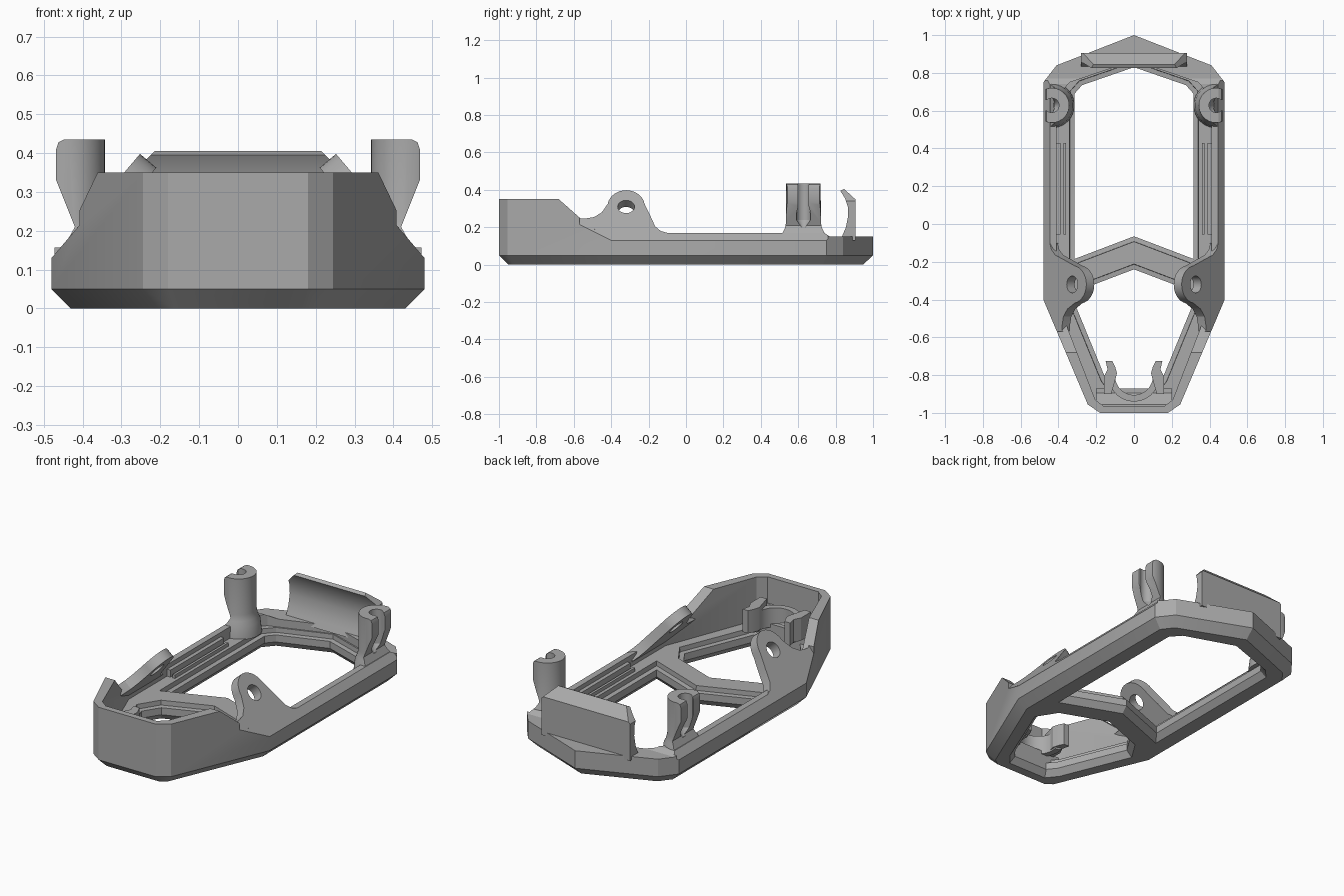
import bpy, bmesh, math
from mathutils import Vector

if "Cube" in bpy.data.objects:
    bpy.data.objects.remove(bpy.data.objects["Cube"])

grey = bpy.data.materials.new("plain grey")
grey.use_nodes = True
grey.diffuse_color = (0.4, 0.4, 0.4, 1)
grey.node_tree.nodes["Principled BSDF"].inputs["Base Color"].default_value = (0.4, 0.4, 0.4, 1)


def loft(name, rings):
    """Closed solid through rings with equal point counts."""
    bm = bmesh.new()
    vs = [[bm.verts.new(p) for p in r] for r in rings]
    n = len(vs[0])
    bm.faces.new(vs[0])
    bm.faces.new(vs[-1])
    for a, b in zip(vs, vs[1:]):
        for i in range(n):
            j = (i + 1) % n
            bm.faces.new((a[i], a[j], b[j], b[i]))
    bmesh.ops.recalc_face_normals(bm, faces=bm.faces)
    me = bpy.data.meshes.new(name)
    bm.to_mesh(me)
    bm.free()
    me.materials.append(grey)
    ob = bpy.data.objects.new(name, me)
    bpy.context.collection.objects.link(ob)
    return ob


def combine(ob, other, op='DIFFERENCE'):
    m = ob.modifiers.new("bool", 'BOOLEAN')
    m.operation, m.object, m.solver = op, other, 'EXACT'
    bpy.context.view_layer.objects.active = ob
    bpy.ops.object.modifier_apply(modifier=m.name)
    bpy.data.objects.remove(other)


def both(half):
    """Mirror a half outline, running from back centre to front, across x."""
    return half + [(-x, y) for x, y in reversed(half) if x > 0]


def grow(pts, d):
    """Offset a clockwise outline outward by d with mitred corners."""
    out = []
    for i, p in enumerate(pts):
        a, p, b = Vector(pts[i - 1]), Vector(p), Vector(pts[(i + 1) % len(pts)])
        e, f = (p - a).normalized(), (b - p).normalized()
        n, m = Vector((-e.y, e.x)), Vector((-f.y, f.x))
        out.append(tuple(p + (n + m) * d / (1 + n.dot(m))))
    return out


def stack(name, pts, levels):
    return loft(name, [[(x, y, z) for x, y in grow(pts, d)] for z, d in levels])


def along_x(name, prof, x0, x1):
    return loft(name, [[(x, y, z) for y, z in prof] for x in (x0, x1)])


def along_y(name, prof, y0, y1):
    return loft(name, [[(x, y, z) for x, z in prof] for y in (y0, y1)])


def box(name, x0, x1, y0, y1, z0, z1):
    return along_y(name, [(x0, z0), (x1, z0), (x1, z1), (x0, z1)], y0, y1)


def circle(r, n=32, start=0.0, sweep=2 * math.pi, closed=True):
    k = n if closed else n - 1
    return [(r * math.cos(start + sweep * i / k), r * math.sin(start + sweep * i / k)) for i in range(n)]


# Frame: chamfered outline, trimmed to its side profile
outline = both([(0, 1), (.41, .84), (.48, .75), (.48, -.4), (.245, -.955), (.18, -1)])
frame = stack("frame", outline, [(0, -.05), (.05, 0), (.35, 0)])
combine(frame, along_x("trim", [(-.68, .36), (-.68, .35), (-.55, .235), (-.45, .17), (.74, .17),
                                (.77, .15), (1.1, .15), (1.1, .36)], -1, 1))
# Sloped shoulders along the sides
for s in (1, -1):
    combine(frame, along_y("slope", [(s * .48, .13), (s * .6, .13), (s * .6, .4), (s * .25, .4)], -.57, .76))
# Shallow tray, then two stepped openings either side of the chevron crossbar
tray = both([(0, .865), (.34, .75), (.41, .67), (.41, -.4), (.205, -.93), (.16, -.965)])
combine(frame, stack("tray", tray, [(.105, 0), (.5, 0)]))
rear = both([(0, .83), (.275, .735), (.315, .69), (.315, -.185), (0, -.065)])
fore = both([(0, -.24), (.25, -.335), (.31, -.43), (.15, -.82), (.11, -.87)])
steps = [(-.02, .045), (.035, 0), (.075, 0), (.078, .025), (.2, .03)]
for hole in (rear, fore):
    # a centre point on each end keeps the outline clockwise and closed
    combine(frame, stack("opening", hole, steps))

# Leaning pivot ears
slope_dir = .85
arc = [(-.32 + .1 * math.cos(a), .31 + .088 * math.sin(a))
       for a in [math.radians(170 - 160 * i / 16) for i in range(17)]]
ear_profile = [(-.57, .245), (-.53, .248), (-.49, .255), (-.45, .28)] + arc + [
    (-.19, .26), (-.165, .205), (-.135, .18), (-.1, .17), (-.1, .13), (-.4, .13)]
normal = Vector((.762, 0, .647))
for s, side in ((1, "left"), (-1, "right")):
    outer = [Vector((.48 - (z - .13) * slope_dir, y, z)) for y, z in ear_profile]
    flip = lambda v: (s * v.x, v.y, v.z)
    ear = loft(side + "_ear", [[flip(p) for p in outer], [flip(p - normal * .055) for p in outer]])
    mid, up = Vector((.327, -.32, .31)), Vector((-.647, 0, .762))
    ring = [mid + Vector((0, a, 0)) + up * b for a, b in circle(.045, 24)]
    combine(ear, loft("pin_hole", [[flip(p + normal * t) for p in ring] for t in (.1, -.15)]))

# Slotted posts with flared feet
for s, side in ((1, "left"), (-1, "right")):
    def disc(r, z):
        return [(s * .435 + x, .628 + y, z) for x, y in circle(r, 40)]
    post = loft(side + "_post", [disc(r, z) for r, z in
                                 ((.12, .1), (.112, .17), (.1, .195), (.093, .23), (.092, .435))])
    trim = [(.448, .5), (.448, .435), (.462, .428), (.468, .41), (.468, .33), (.42, .21),
            (.442, .17), (.442, .05), (.65, .05), (.65, .5)]
    combine(post, along_y("post_trim", [(s * x, z) for x, z in trim], .4, .85))
    combine(post, loft("bore", [disc(.015, .2), disc(.038, .24), disc(.038, .5)]))
    combine(post, box("slot", s * .435, s * .6, .6, .656, .22, .5))

# Back plate: hollowed inner side, bevelled top corners
plate = along_x("back_plate", [(.905, .13), (.905, .35), (.845, .405), (.825, .395), (.85, .355), (.865, .31),
                               (.867, .26), (.855, .2), (.84, .165), (.825, .13)], -.28, .28)
for s in (1, -1):
    combine(plate, along_y("corner", [(s * .2, .42), (s * .29, .33), (s * .4, .33), (s * .4, .42)], .7, 1))

# Paired rails on the side ledges
for s, side in ((1, "left"), (-1, "right")):
    box(side + "_inner_rail", s * .36, s * .374, -.055, .43, .07, .125)
    box(side + "_outer_rail", s * .388, s * .415, -.055, .43, .09, .145)

# Front clip: sloped mount, C-shaped spring and flared tips
along_x("clip_mount", [(-.98, .06), (-.98, .2), (-.955, .2), (-.895, .14), (-.87, .14), (-.87, .06)], -.2, .2)
a0, span = math.radians(165), math.radians(210)
c_shape = circle(.135, 24, a0, span, False) + circle(.1, 24, a0 + span, -span, False)
loft("clip_spring", [[(x, -.805 + y, z) for x, y in c_shape] for z in (.12, .23)])
for s, side in ((1, "left"), (-1, "right")):
    tip = [(.09, -.79), (.1, -.755), (.115, -.725), (.15, -.725), (.14, -.77), (.16, -.81), (.16, -.9), (.12, -.9)]
    loft(side + "_clip_tip", [[(s * x, y, z) for x, y in tip] for z in (.13, .26)])

# Smooth the curved parts, keep hard edges
bpy.ops.object.select_all(action='DESELECT')
for ob in bpy.context.scene.objects:
    if ob.type == 'MESH':
        ob.select_set(True)
        bpy.context.view_layer.objects.active = ob
bpy.ops.object.shade_smooth_by_angle(angle=math.radians(25))
